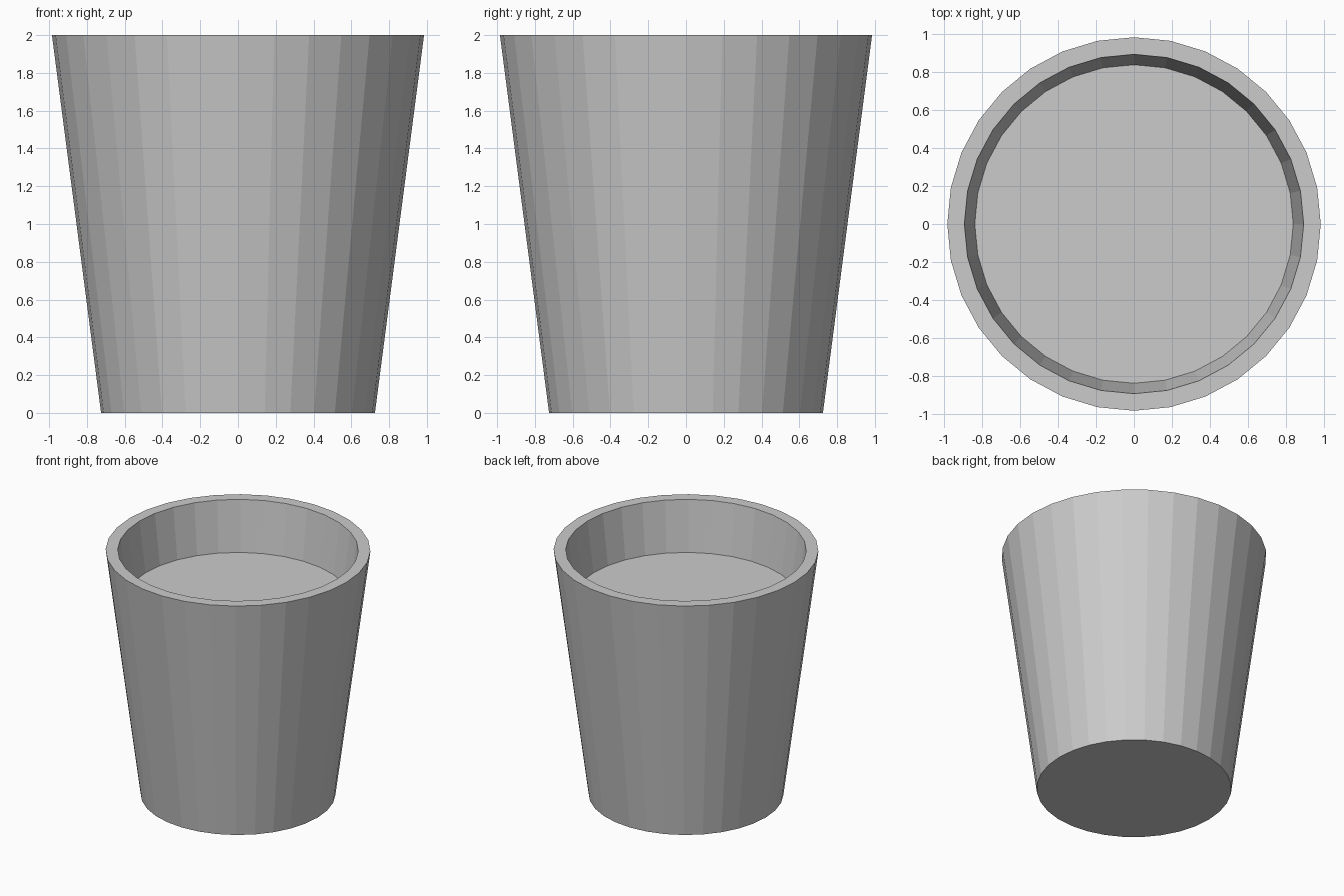
import bpy, bmesh, math

if "Cube" in bpy.data.objects:
    bpy.data.objects.remove(bpy.data.objects["Cube"])

SIDES = 32

def lathe(name, profile, cap_start=False, cap_end=False):
    """Spin an (r, z) profile into flat-faced rings, optionally capping the ends."""
    bm = bmesh.new()
    rings = []
    for r, z in profile:
        rings.append([bm.verts.new((r * math.cos(2 * math.pi * i / SIDES),
                                    r * math.sin(2 * math.pi * i / SIDES), z))
                      for i in range(SIDES)])
    for a, b in zip(rings, rings[1:]):
        for i in range(SIDES):
            j = (i + 1) % SIDES
            bm.faces.new((a[i], a[j], b[j], b[i]))
    if cap_start:
        bm.faces.new(rings[0][::-1])
    if cap_end:
        bm.faces.new(rings[-1])
    mesh = bpy.data.meshes.new(name)
    bm.to_mesh(mesh)
    bm.free()
    obj = bpy.data.objects.new(name, mesh)
    bpy.context.collection.objects.link(obj)
    return obj

# Tapered pot: base, outer wall, flat rim, inner wall down to the fill level
lathe("pot", [(0.725, 0), (0.985, 2), (0.895, 2), (0.84, 1.59)], cap_start=True)

# Flat filling inside the pot
lathe("filling", [(0.84, 1.59)], cap_end=True)
